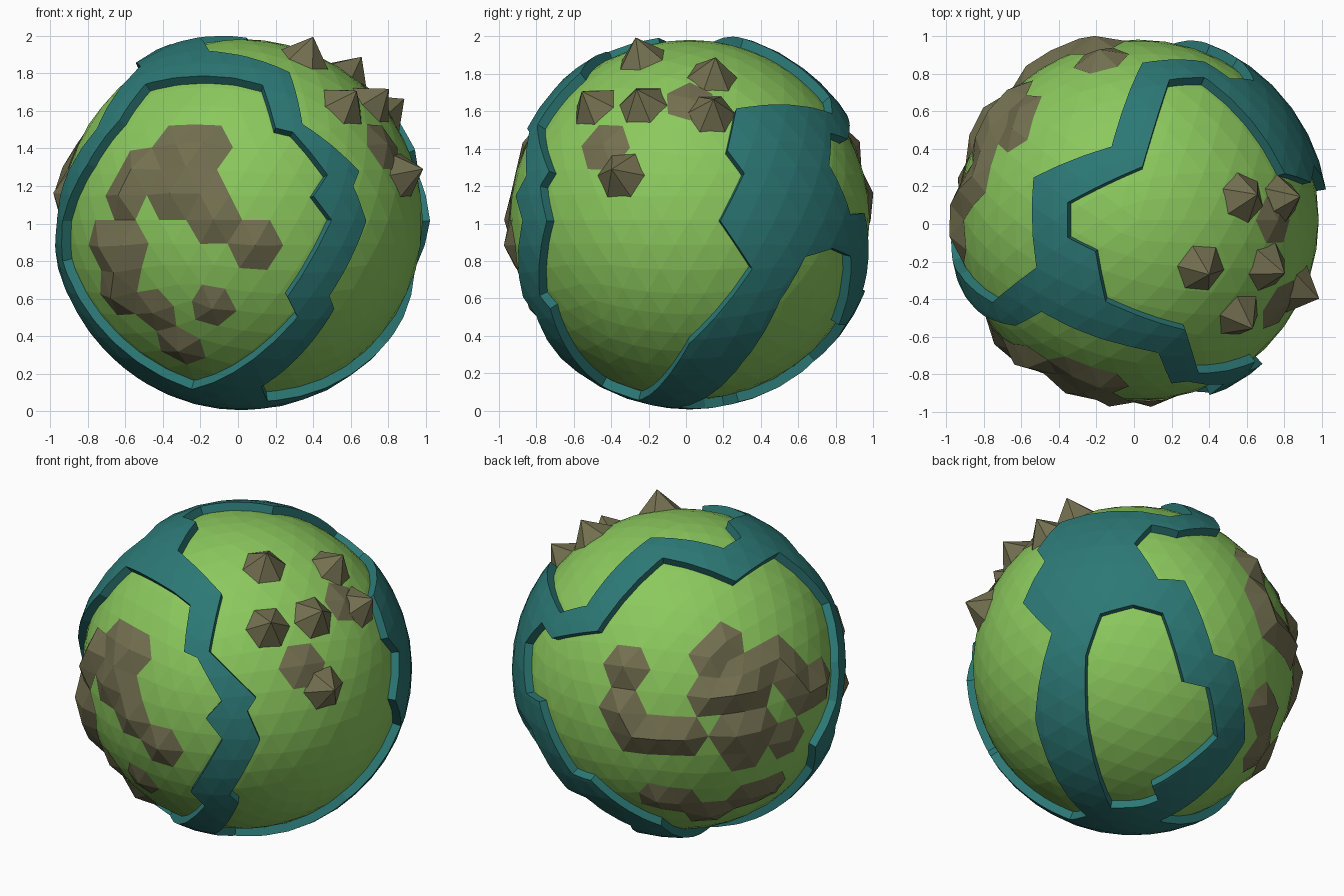
import bpy, bmesh, random
from math import sin, cos, radians, sqrt
from mathutils import Vector

if "Cube" in bpy.data.objects:
    bpy.data.objects.remove(bpy.data.objects["Cube"])

random.seed(4)
C = Vector((0.022, 0.02, 1.02))           # planet centre
LAND, PLATE, SPIKE = 0.962, 1.014, 1.085  # radii


def view(ox, oy, scale, azim, elev):
    """Sheet origin and scale plus camera right / up / toward vectors."""
    a, e = radians(azim), radians(elev)
    d = Vector((sin(a), -cos(a), 0))
    return (ox, oy, scale, Vector((cos(a), sin(a), 0)),
            Vector((0, 0, cos(e))) - d * sin(e), d * cos(e) + Vector((0, 0, sin(e))))


VIEWS = {'F': view(238.5, 224.5, 187.5, 0, 0), 'R': view(686.5, 224.5, 187.5, 90, 0),
         'T': view(1134.5, 224.5, 187.5, 0, 90), 'BL': view(686, 670, 166, 215, 25),
         'BR': view(1136, 670, 166, 145, -25)}


def direction(v, px, py, radius):
    """Unit direction from the centre of a point seen in a view at a given radius."""
    ox, oy, s, right, up, toward = VIEWS[v]
    off = C - Vector((0, 0, 1))
    x, y = (px - ox) / s - off.dot(right), (oy - py) / s - off.dot(up)
    w = sqrt(max(0.0, radius ** 2 - x * x - y * y))
    return (right * x + up * y + toward * w).normalized()


def directions(segments, radius):
    return [direction(v, x, y, radius) for v, pts in segments for x, y in pts]


def material(name, rgb):
    m = bpy.data.materials.new(name)
    m.diffuse_color = (*rgb, 1)
    m.use_nodes = True
    m.node_tree.nodes["Principled BSDF"].inputs["Base Color"].default_value = m.diffuse_color
    return m


def make(name, bm, mat=None):
    me = bpy.data.meshes.new(name)
    bm.to_mesh(me)
    bm.free()
    ob = bpy.data.objects.new(name, me)
    ob.location = C
    bpy.context.collection.objects.link(ob)
    if mat:
        me.materials.append(mat)
    return ob


def ball(radius):
    bm = bmesh.new()
    bmesh.ops.create_icosphere(bm, subdivisions=4, radius=radius)
    return bm


green = material("land_green", (0.26, 0.58, 0.11))
teal = material("plate_teal", (0.025, 0.19, 0.18))
brown = material("rock_brown", (0.17, 0.16, 0.08))

# land ball
make("land", ball(LAND), green)

# outlines of the four land basins between the raised bands
front_basin = [
    ('F', [(120, 121), (146, 85), (173, 79), (235, 79), (263, 86), (276, 129), (293, 133),
           (328, 176), (314, 197), (332, 221), (288, 298), (298, 318), (192, 390),
           (100, 328), (63, 262), (63, 222), (88, 165)])]
right_basin = [
    ('T', [(1205, 78), (1170, 80), (1143, 167), (1068, 203), (1068, 238), (1096, 252),
           (1106, 302)]),
    ('F', [(290, 73), (303, 125), (360, 172), (354, 187), (367, 222), (330, 297),
           (335, 310), (262, 388), (268, 402)]),
    ('R', [(690, 345), (753, 270), (721, 222), (745, 174), (728, 151), (737, 109)])]
back_basin = [
    ('T', [(993, 303), (1037, 268), (1034, 178), (1112, 147), (1143, 63), (1205, 62)]),
    ('BR', [(1140, 532), (1122, 553), (1145, 590), (1172, 590), (1203, 663), (1224, 668),
            (1241, 745), (1163, 823)]),
    ('BL', [(812, 768), (815, 745), (836, 700), (838, 660)])]
small_basin = [
    ('BR', [(1088, 628), (1120, 618), (1150, 625), (1174, 693), (1200, 697), (1212, 744),
            (1150, 794), (1158, 806), (1142, 812), (1112, 814), (1080, 740), (1075, 670)])]

# cutter: one radial wedge per basin
bm = bmesh.new()
for basin in (front_basin, right_basin, back_basin, small_basin):
    ring = directions(basin, PLATE)
    mid = sum(ring, Vector()).normalized()
    tip, cap = bm.verts.new(mid * 0.1), bm.verts.new(mid * 4)
    low = [bm.verts.new(d * 0.8) for d in ring]
    high = [bm.verts.new(d * 4) for d in ring]
    for i in range(len(ring)):
        j = (i + 1) % len(ring)
        bm.faces.new((low[i], low[j], tip))
        bm.faces.new((high[j], high[i], cap))
        bm.faces.new((low[j], low[i], high[i], high[j]))
bmesh.ops.recalc_face_normals(bm, faces=bm.faces)
cutter = make("basin_cutter", bm)
cutter.hide_render = True
cutter.hide_set(True)

# raised bands: hollow shell with the basins cut out
bm = ball(PLATE)
inner = bmesh.ops.create_icosphere(bm, subdivisions=4, radius=0.945)['verts']
bmesh.ops.reverse_faces(bm, faces=list({f for v in inner for f in v.link_faces}))
bands = make("raised_bands", bm, teal)
cut = bands.modifiers.new("basins", 'BOOLEAN')
cut.operation, cut.solver, cut.object = 'DIFFERENCE', 'EXACT', cutter
cut.use_self = True

# low rocks: lift the ball's vertices nearest to the marks and keep the faces around them
low_rocks = [
    ('F', [(165, 145), (203, 150), (145, 175), (180, 178), (205, 198), (165, 203), (112, 200),
           (130, 205), (103, 235), (128, 240), (125, 275), (120, 293), (252, 246), (228, 225),
           (212, 304), (178, 343), (150, 322)]),
    ('BL', [(628, 665), (625, 700), (625, 737), (660, 745), (695, 738), (730, 745), (702, 695),
            (705, 665), (728, 645), (740, 670), (732, 705), (765, 690), (762, 720), (768, 660),
            (785, 650), (802, 672), (800, 702), (792, 735), (818, 688), (757, 745), (657, 797),
            (690, 806), (718, 815), (748, 802), (780, 783)]),
    ('R', [(680, 103), (613, 138)])]
bm = ball(LAND + 0.004)
lifted = set()
for d in directions(low_rocks, 1.0):
    lifted.add(max(bm.verts, key=lambda v: v.co.dot(d)))
flat = [f for f in bm.faces if not lifted & set(f.verts)]
for v in sorted(lifted, key=lambda v: v.index):
    v.co = v.co.normalized() * random.uniform(0.985, 1.025)
bmesh.ops.delete(bm, geom=flat, context='FACES')
make("low_rocks", bm, brown)

# sharp six-sided peaks
peaks = [('R', [(636, 38), (716, 58), (714, 100), (582, 92), (637, 90), (612, 170)])]
bm = bmesh.new()
for d in directions(peaks, SPIKE):
    side = d.cross(Vector((0, 0, 1))).normalized()
    over = side.cross(d)
    base = [bm.verts.new(d * 0.948 + (side * cos(radians(a)) + over * sin(radians(a))) * 0.138)
            for a in range(0, 360, 60)]
    top = bm.verts.new(d * SPIKE)
    for i in range(6):
        bm.faces.new((base[i], base[(i + 1) % 6], top))
bmesh.ops.recalc_face_normals(bm, faces=bm.faces)
make("peaks", bm, brown)
